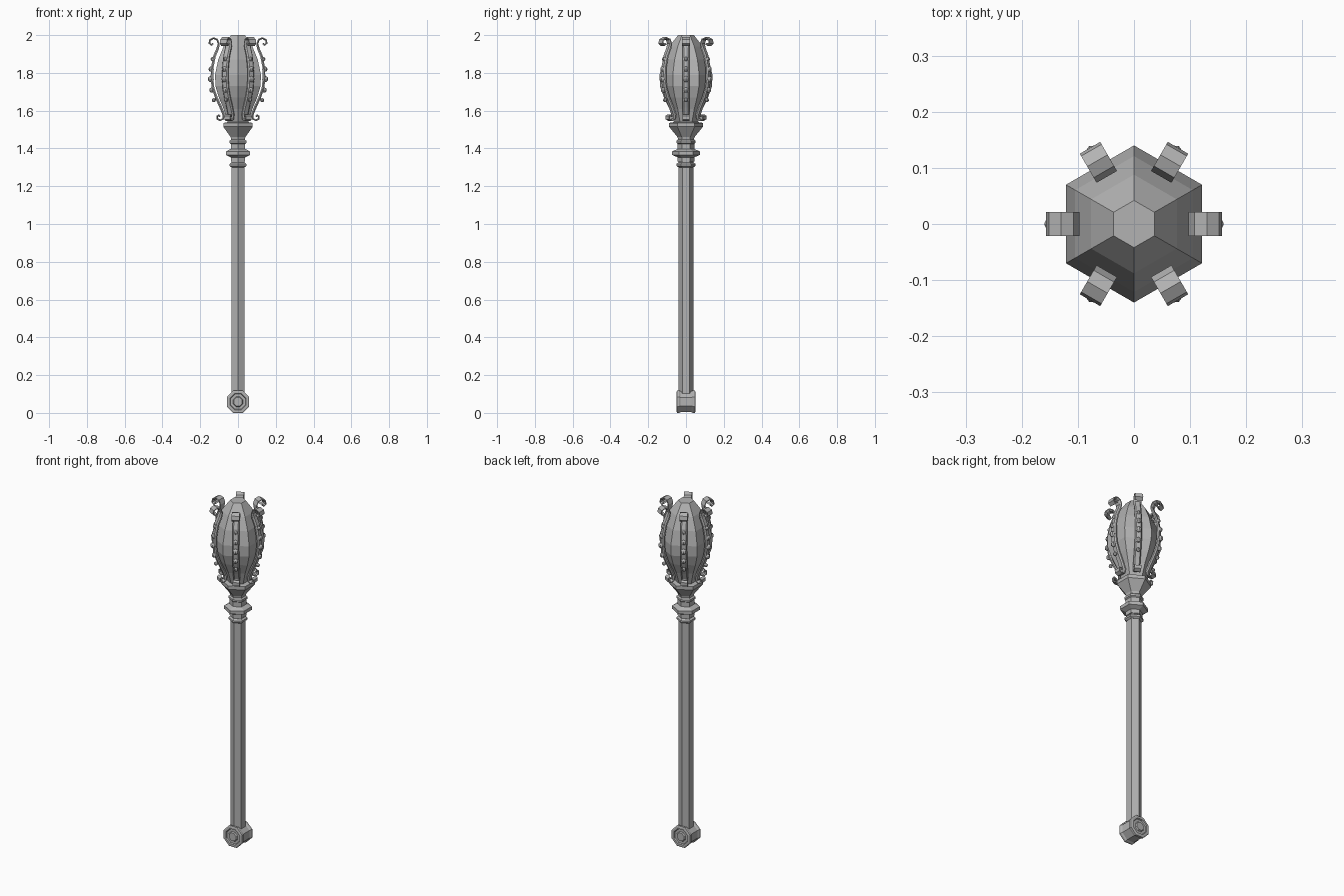
import bpy, bmesh, math
from mathutils import Vector, Matrix

old = bpy.data.objects.get("Cube")
if old:
    bpy.data.objects.remove(old)

grey = bpy.data.materials.new("plain grey")
grey.use_nodes = True
colour = (0.45, 0.45, 0.45, 1)
grey.diffuse_color = colour
grey.node_tree.nodes["Principled BSDF"].inputs["Base Color"].default_value = colour


def finish(name, bm):
    bmesh.ops.recalc_face_normals(bm, faces=bm.faces)
    mesh = bpy.data.meshes.new(name)
    bm.to_mesh(mesh)
    bm.free()
    mesh.materials.append(grey)
    obj = bpy.data.objects.new(name, mesh)
    bpy.context.collection.objects.link(obj)
    return obj


def skin(bm, rings):
    """Join closed vertex rings in order and cap both ends."""
    loops = [[bm.verts.new(p) for p in ring] for ring in rings]
    n = len(loops[0])
    for a, b in zip(loops, loops[1:]):
        for i in range(n):
            j = (i + 1) % n
            bm.faces.new((a[i], a[j], b[j], b[i]))
    bm.faces.new(loops[0])
    bm.faces.new(loops[-1])


def turned(name, profile, sides, start, matrix=Matrix()):
    """Faceted lathe from (height, corner radius) pairs."""
    bm = bmesh.new()
    angles = [start + math.tau * i / sides for i in range(sides)]
    skin(bm, [[(r * math.cos(a), r * math.sin(a), z) for a in angles]
              for z, r in profile])
    bm.transform(matrix)
    return finish(name, bm)


HEX = math.pi / 2   # a corner towards front and back

# Shaft, collars, cup and bulb
turned("shaft", [(0.08, 0.039), (1.47, 0.039)], 6, HEX)
for label, z, r, h in (("lower", 1.313, 0.051, 0.013),
                       ("middle", 1.375, 0.073, 0.024),
                       ("upper", 1.435, 0.051, 0.014)):
    turned(label + "_collar", [(z - h, 0.04), (z - h * 0.4, r),
                               (z + h * 0.4, r), (z + h, 0.04)], 6, HEX)
turned("neck", [(1.33, 0.044), (1.43, 0.044)], 6, HEX)
turned("cup", [(1.44, 0.04), (1.46, 0.045), (1.515, 0.09),
               (1.535, 0.09), (1.54, 0.06)], 6, HEX)
turned("bulb", [(1.53, 0.06), (1.61, 0.088), (1.67, 0.117), (1.73, 0.138),
                (1.79, 0.14), (1.87, 0.121), (1.94, 0.088),
                (2.0, 0.042)], 6, HEX)

# Pommel: a drum lying front to back with a boss at each end
lay = Matrix.Translation((0, 0, 0.059)) @ Matrix.Rotation(math.pi / 2, 4, "X")
half = [(0.028, 0.059), (0.036, 0.064), (0.047, 0.064), (0.05, 0.058),
        (0.05, 0.047), (0.043, 0.043), (0.043, 0.029), (0.05, 0.024)]
turned("pommel", [(-z, r) for z, r in reversed(half)] + half, 8,
       math.pi / 8, lay)

# Scrolled rib: a strip following (radius, height) points
path = [(0.096, 1.568), (0.102, 1.576), (0.110, 1.571), (0.110, 1.557),
        (0.095, 1.549), (0.079, 1.556), (0.076, 1.58), (0.092, 1.62),
        (0.115, 1.67), (0.132, 1.72), (0.138, 1.77), (0.136, 1.83),
        (0.124, 1.89), (0.107, 1.93), (0.102, 1.955), (0.111, 1.977),
        (0.130, 1.984), (0.148, 1.974), (0.152, 1.957), (0.141, 1.947),
        (0.132, 1.956)]


def rib_normal(i):
    a, b = path[max(i - 1, 0)], path[min(i + 1, len(path) - 1)]
    d = Vector((b[0] - a[0], 0, b[1] - a[1])).normalized()
    return Vector((d.z, 0, -d.x))


bm = bmesh.new()
rings = []
for i, (r, z) in enumerate(path):
    centre, out = Vector((r, 0, z)), rib_normal(i)
    curl = i < 6 or i > 13
    t = 0.005 if curl else 0.007
    w = 0.021 if i > 13 else 0.018
    side = Vector((0, w, 0))
    rings.append([centre - out * t - side, centre - out * t + side,
                  centre + side, centre + out * t + side * 0.65,
                  centre + out * t - side * 0.65, centre - side])
skin(bm, rings)

# Studs along the outside of the rib, largest in the middle
for r, z, size in ((0.128, 1.656, 0.011), (0.138, 1.709, 0.014),
                   (0.144, 1.767, 0.016), (0.142, 1.82, 0.014),
                   (0.134, 1.873, 0.011)):
    bmesh.ops.create_uvsphere(bm, u_segments=8, v_segments=6, radius=size,
                              matrix=Matrix.Translation((r, 0, z)))
rib = finish("rib_1", bm)
for k in range(1, 6):
    twin = rib.copy()
    twin.name = f"rib_{k + 1}"
    twin.rotation_euler.z = k * math.pi / 3
    bpy.context.collection.objects.link(twin)
